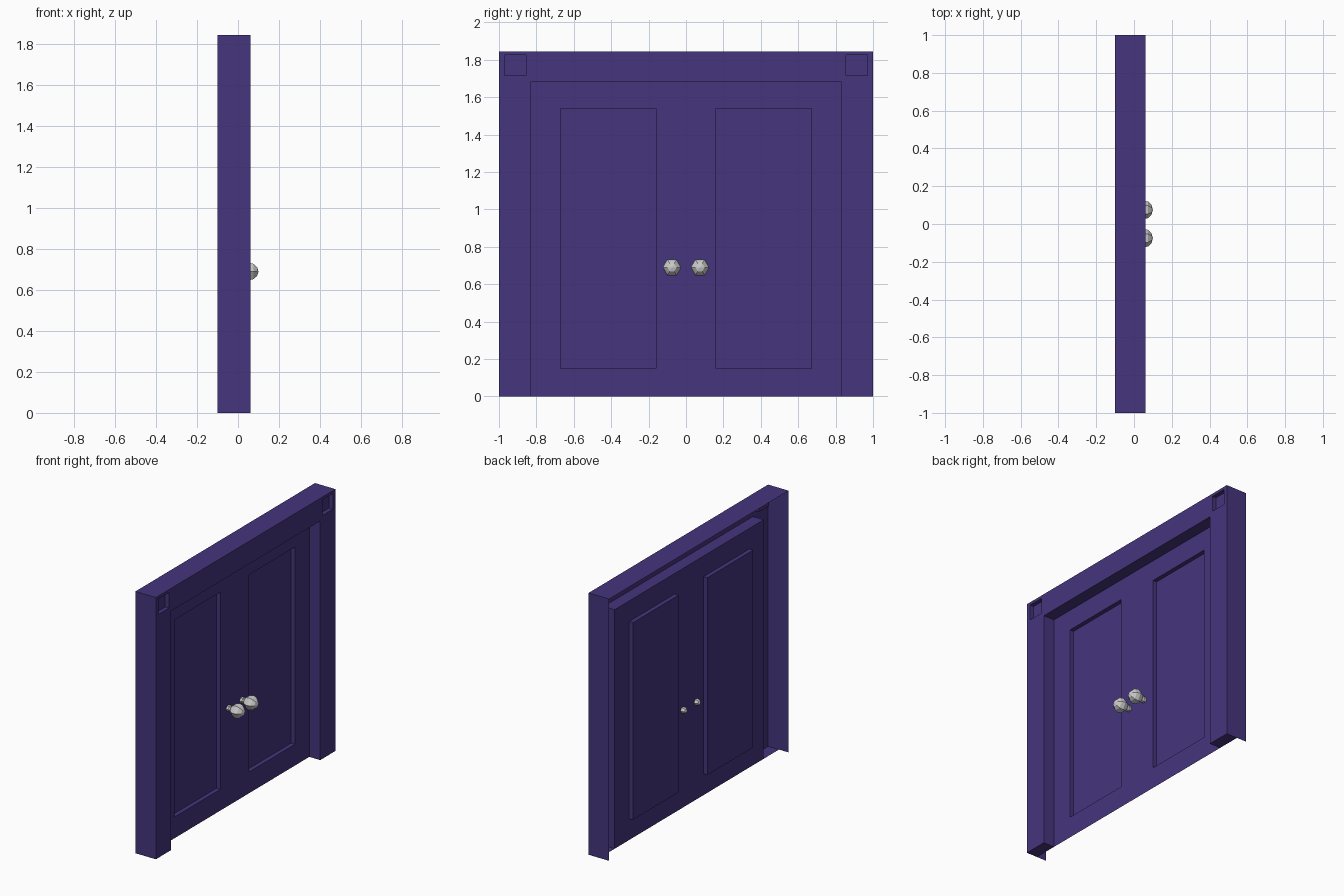
import bpy, bmesh, math

if "Cube" in bpy.data.objects:
    bpy.data.objects.remove(bpy.data.objects["Cube"])

BACK, FRONT, DOOR, PANEL = -0.10, 0.06, -0.025, -0.055
TOP, OPEN_Y, OPEN_Z = 1.845, 0.83, 1.685

purple = bpy.data.materials.new("purple_paint")
purple.diffuse_color = (0.06, 0.035, 0.205, 1)
purple.use_nodes = True
purple.node_tree.nodes["Principled BSDF"].inputs["Base Color"].default_value = purple.diffuse_color


def finish(name, bm, mat=None):
    bmesh.ops.remove_doubles(bm, verts=bm.verts, dist=1e-5)
    bmesh.ops.recalc_face_normals(bm, faces=bm.faces)
    face = max(bm.faces, key=lambda f: f.calc_center_median().x)
    if face.normal.x < 0:
        bmesh.ops.reverse_faces(bm, faces=bm.faces)
    me = bpy.data.meshes.new(name)
    bm.to_mesh(me)
    bm.free()
    ob = bpy.data.objects.new(name, me)
    bpy.context.collection.objects.link(ob)
    if mat:
        me.materials.append(mat)


def relief(name, half_ys, zs, depth):
    """Stepped sheet: depth(y, z) gives (x, has_face); walls join cells of different x."""
    bm = bmesh.new()
    quad = lambda *pts: bm.faces.new([bm.verts.new(p) for p in pts])
    ys = [-9] + [-y for y in half_ys] + half_ys[::-1] + [9]
    zs = [-9] + zs + [9]
    cell = lambda i, j: depth((ys[i] + ys[i + 1]) / 2, (zs[j] + zs[j + 1]) / 2)
    for i in range(len(ys) - 1):
        for j in range(len(zs) - 1):
            x, solid = cell(i, j)
            y0, y1, z0, z1 = ys[i], ys[i + 1], zs[j], zs[j + 1]
            if solid:
                quad((x, y0, z0), (x, y1, z0), (x, y1, z1), (x, y0, z1))
            if i + 2 < len(ys):
                x2, solid2 = cell(i + 1, j)
                if x2 != x and (solid or solid2):
                    quad((x, y1, z0), (x2, y1, z0), (x2, y1, z1), (x, y1, z1))
            if j + 2 < len(zs):
                x2, solid2 = cell(i, j + 1)
                if x2 != x and (solid or solid2):
                    quad((x, y0, z1), (x2, y0, z1), (x2, y1, z1), (x, y1, z1))
    finish(name, bm, purple)


# Open-backed frame with recessed corner squares
def frame_depth(y, z):
    y = abs(y)
    if z < 0:
        return DOOR, False
    if y > 1 or z > TOP:
        return BACK, False
    if y < OPEN_Y and z < OPEN_Z:
        return DOOR, False
    if 0.855 < y < 0.97 and 1.715 < z < 1.825:
        return FRONT - 0.03, True
    return FRONT, True


relief("door_frame", [1, 0.97, 0.855, OPEN_Y], [0, OPEN_Z, 1.715, 1.825, TOP], frame_depth)


# Door sheet with two sunken panels
def door_depth(y, z):
    y = abs(y)
    if 0.16 < y < 0.67 and 0.15 < z < 1.54:
        return PANEL, True
    return DOOR, y < OPEN_Y and 0 < z < OPEN_Z


relief("double_door", [OPEN_Y, 0.67, 0.16], [0, 0.15, 1.54, OPEN_Z], door_depth)


# Six-sided knobs passing through the door
def knob(name, y, z, sides=6):
    profile = [(-0.06, 0), (-0.052, 0.016), (-0.038, 0.022), (-0.008, 0.022), (0.002, 0.012)]
    profile += [(0.05 - 0.05 * math.cos(a), 0.05 * math.sin(a))
                for a in (math.radians(d) for d in (30, 60, 90, 120, 150, 180))]
    bm = bmesh.new()
    rings = [[bm.verts.new((x, y + r * math.cos(k * math.tau / sides),
                            z + r * math.sin(k * math.tau / sides)))
              for k in range(sides)] for x, r in profile]
    for a, b in zip(rings, rings[1:]):
        for k in range(sides):
            n = (k + 1) % sides
            bm.faces.new((a[k], a[n], b[n], b[k]))
    finish(name, bm)


knob("knob_left", -0.075, 0.69)
knob("knob_right", 0.075, 0.69)
